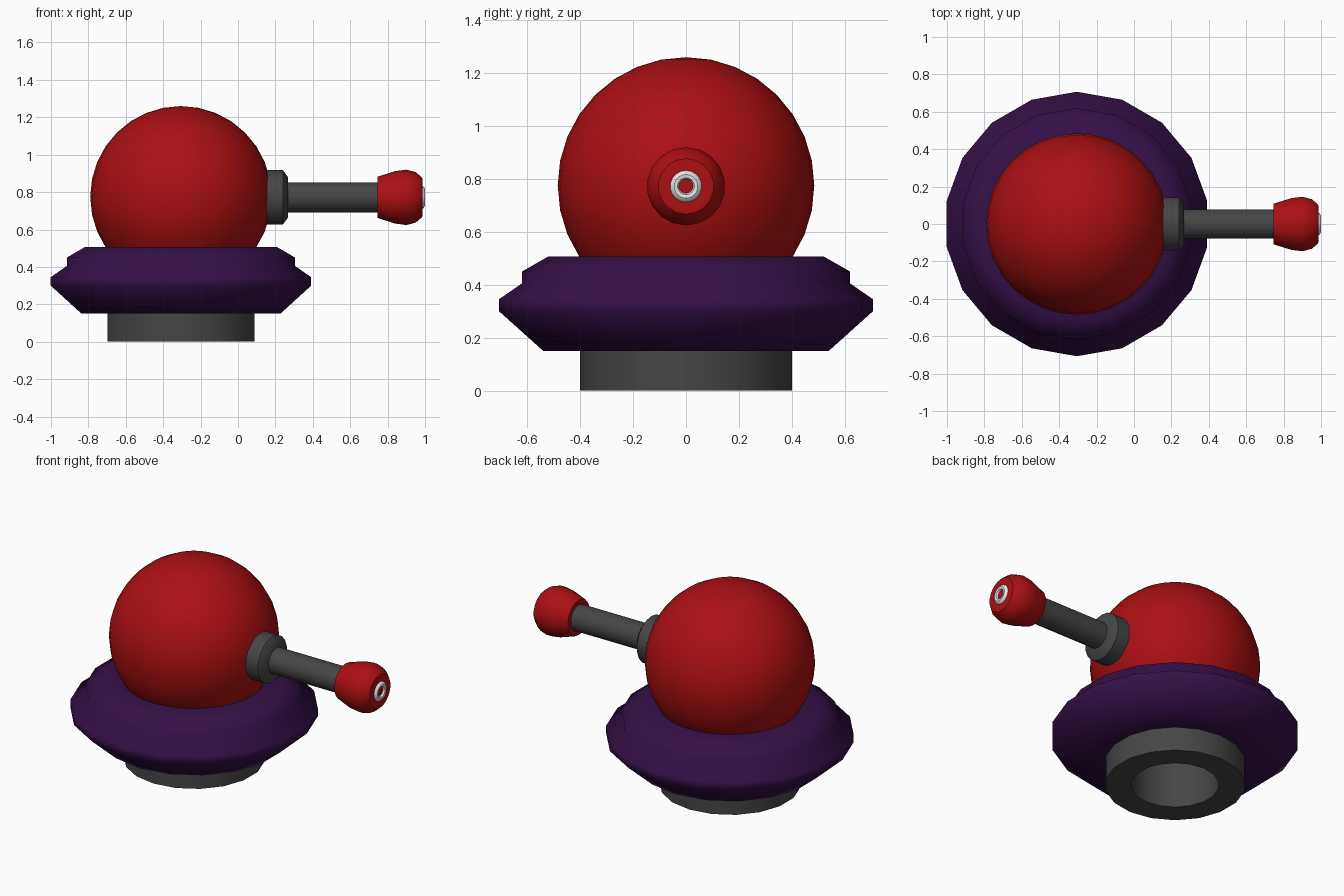
import bpy, math
from mathutils import Vector

if "Cube" in bpy.data.objects:
    bpy.data.objects.remove(bpy.data.objects["Cube"])

CX = -0.305   # axis of the dome and base
AZ = 0.772    # height of the arm axis


def material(name, rgb):
    m = bpy.data.materials.new(name)
    m.diffuse_color = (*rgb, 1)
    m.use_nodes = True
    m.node_tree.nodes["Principled BSDF"].inputs["Base Color"].default_value = m.diffuse_color
    return m


red = material("red", (0.41, 0.005, 0.006))
purple = material("dark purple", (0.034, 0.005, 0.062))
grey = material("dark grey", (0.06, 0.06, 0.06))
white = material("white", (0.8, 0.8, 0.8))


def lathe(name, profile, mat, origin, axis="Z", sides=18, closed=False, angle=40):
    """Spin (radius, height) points around an axis; radius 0 becomes a pole."""
    verts, rings, faces = [], [], []
    for r, h in profile:
        n = 1 if r == 0 else sides
        ring = []
        for i in range(n):
            a = math.pi / 2 + 2 * math.pi * i / sides
            p = (r * math.cos(a), r * math.sin(a), h)
            if axis == "X":
                p = (h, p[0], p[1])
            ring.append(len(verts))
            verts.append(Vector(p) + Vector(origin))
        rings.append(ring)
    pairs = list(zip(rings, rings[1:]))
    if closed:
        pairs.append((rings[-1], rings[0]))
    for a, b in pairs:
        for i in range(sides):
            j = (i + 1) % sides
            if len(a) == 1:
                faces.append((a[0], b[j], b[i]))
            elif len(b) == 1:
                faces.append((a[i], a[j], b[0]))
            else:
                faces.append((a[i], a[j], b[j], b[i]))
    me = bpy.data.meshes.new(name)
    me.from_pydata(verts, [], faces)
    me.materials.append(mat)
    ob = bpy.data.objects.new(name, me)
    bpy.context.collection.objects.link(ob)
    finish(ob, angle)
    return ob


def finish(ob, angle):
    bpy.ops.object.select_all(action="DESELECT")
    ob.select_set(True)
    bpy.context.view_layer.objects.active = ob
    bpy.ops.object.shade_smooth_by_angle(angle=math.radians(angle))


# Hollow round foot
lathe("foot", [(0, 0.29), (0.25, 0.29), (0.25, 0), (0.4, 0), (0.4, 0.16)],
      grey, (CX, 0, 0))

# Flared collar around the dome
lathe("base_ring", [(0.38, 0.15), (0.54, 0.15), (0.707, 0.30), (0.707, 0.345),
                    (0.62, 0.405), (0.62, 0.45), (0.52, 0.507), (0.38, 0.507)],
      purple, (CX, 0, 0), closed=True, angle=60)

# Dome
bpy.ops.mesh.primitive_uv_sphere_add(segments=32, ring_count=16, radius=0.485,
                                     location=(CX, 0, 0.775))
dome = bpy.context.object
dome.name = "dome"
dome.data.materials.append(red)
finish(dome, 40)

# Arm: socket, rod, knob and end ring, all turned around the x axis
arm = (0, 0, AZ)
lathe("arm_socket", [(0, 0.10), (0.145, 0.10), (0.145, 0.24), (0.11, 0.266), (0, 0.266)],
      grey, arm, "X")
lathe("arm_rod", [(0, 0.25), (0.08, 0.25), (0.08, 0.76), (0, 0.76)], grey, arm, "X")
lathe("arm_knob", [(0, 0.745), (0.11, 0.745), (0.14, 0.84), (0.148, 0.90),
                   (0.135, 0.95), (0.105, 0.985), (0, 0.988)], red, arm, "X")
lathe("knob_ring", [(0.062, 0.98), (0.058, 0.992), (0.045, 1.0), (0.032, 0.998),
                    (0.023, 0.98)], white, arm, "X", closed=True)
